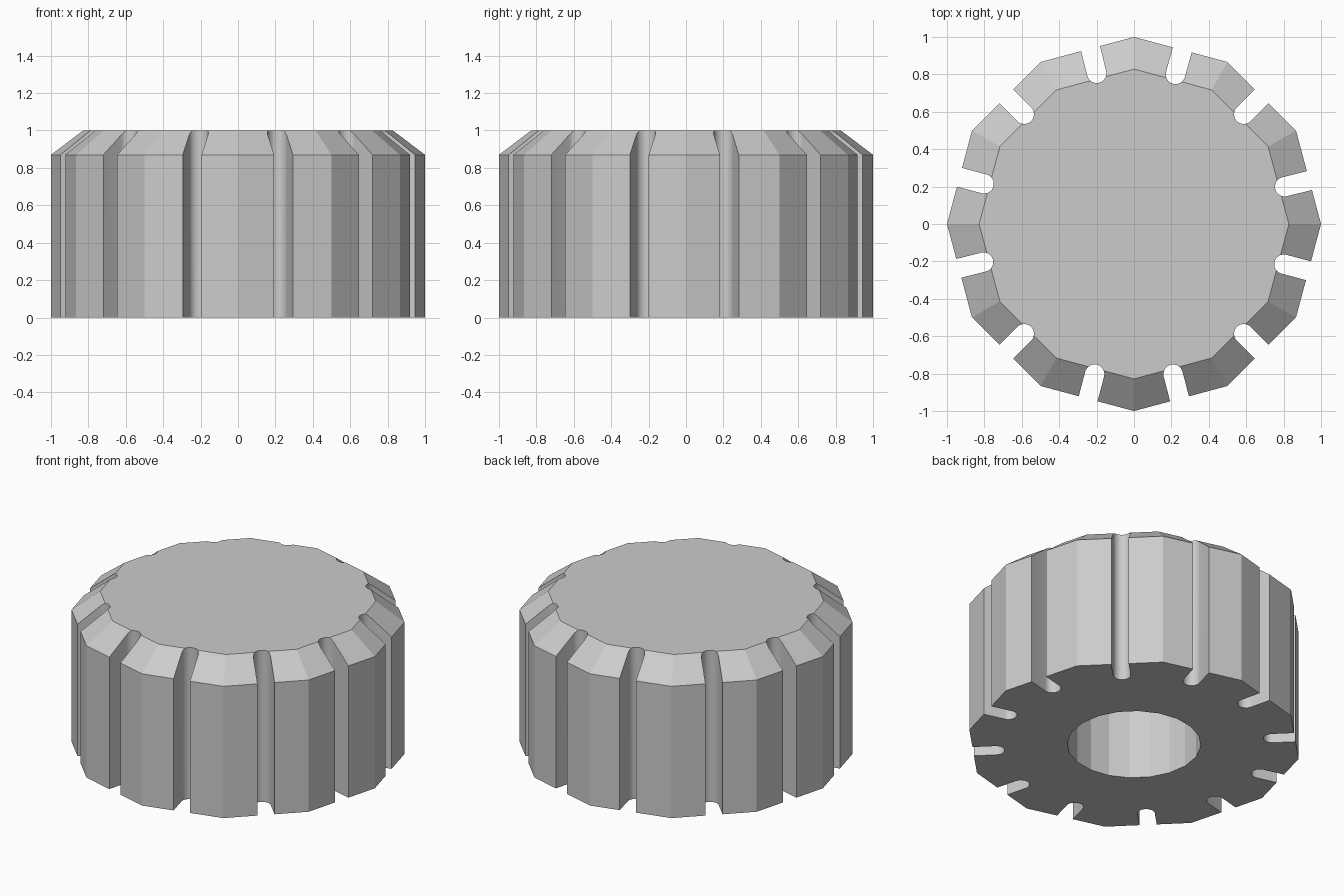
import bpy, bmesh
from math import sin, cos, pi, radians

if "Cube" in bpy.data.objects:
    bpy.data.objects.remove(bpy.data.objects["Cube"])


def ring(r, n, z):
    return [(r * cos(2 * pi * i / n), r * sin(2 * pi * i / n), z) for i in range(n)]


def loft(bm, rings):
    # capped solid through a stack of equal-length loops
    loops = [[bm.verts.new(p) for p in r] for r in rings]
    n = len(loops[0])
    for a, b in zip(loops, loops[1:]):
        for i in range(n):
            j = (i + 1) % n
            bm.faces.new((a[i], a[j], b[j], b[i]))
    bm.faces.new(loops[0][::-1])
    bm.faces.new(loops[-1])


def finish(bm, name):
    bmesh.ops.recalc_face_normals(bm, faces=bm.faces)
    me = bpy.data.meshes.new(name)
    bm.to_mesh(me)
    bm.free()
    ob = bpy.data.objects.new(name, me)
    bpy.context.collection.objects.link(ob)
    return ob


# Twelve-sided knob with a bevelled top
bm = bmesh.new()
loft(bm, [ring(1, 12, 0), ring(1, 12, 0.87), ring(0.828, 12, 1)])
knob = finish(bm, "knob")

# Round-ended grip slots, spaced slightly unevenly
bm = bmesh.new()
hw, cx = 0.052, 0.83
arc = [radians(90 + 180 * i / 16) for i in range(17)]
profile = [(1.2, hw)] + [(cx + hw * cos(t), hw * sin(t)) for t in arc] + [(1.2, -hw)]
for deg in (13.9, 45, 74.5, 103.9, 135, 165, 194.2, 225, 255.3, 284.6, 315, 345):
    c, s = cos(radians(deg)), sin(radians(deg))
    loft(bm, [[(x * c - y * s, x * s + y * c, z) for x, y in profile] for z in (-0.2, 1.2)])
slots = finish(bm, "slot_cutter")

# Blind shaft hole in the underside
bm = bmesh.new()
loft(bm, [ring(0.4, 20, -0.2), ring(0.4, 20, 0.75)])
hole = finish(bm, "shaft_hole_cutter")

for cutter in (slots, hole):
    cutter.hide_render = True
    cutter.hide_set(True)
    mod = knob.modifiers.new(cutter.name, 'BOOLEAN')
    mod.operation = 'DIFFERENCE'
    mod.solver = 'EXACT'
    mod.object = cutter

# Apply the cuts, then smooth only the slot ends
bpy.context.view_layer.objects.active = knob
knob.select_set(True)
for name in [m.name for m in knob.modifiers]:
    bpy.ops.object.modifier_apply(modifier=name)
for cutter in (slots, hole):
    bpy.data.objects.remove(cutter)
bpy.ops.object.shade_smooth_by_angle(angle=radians(14))
